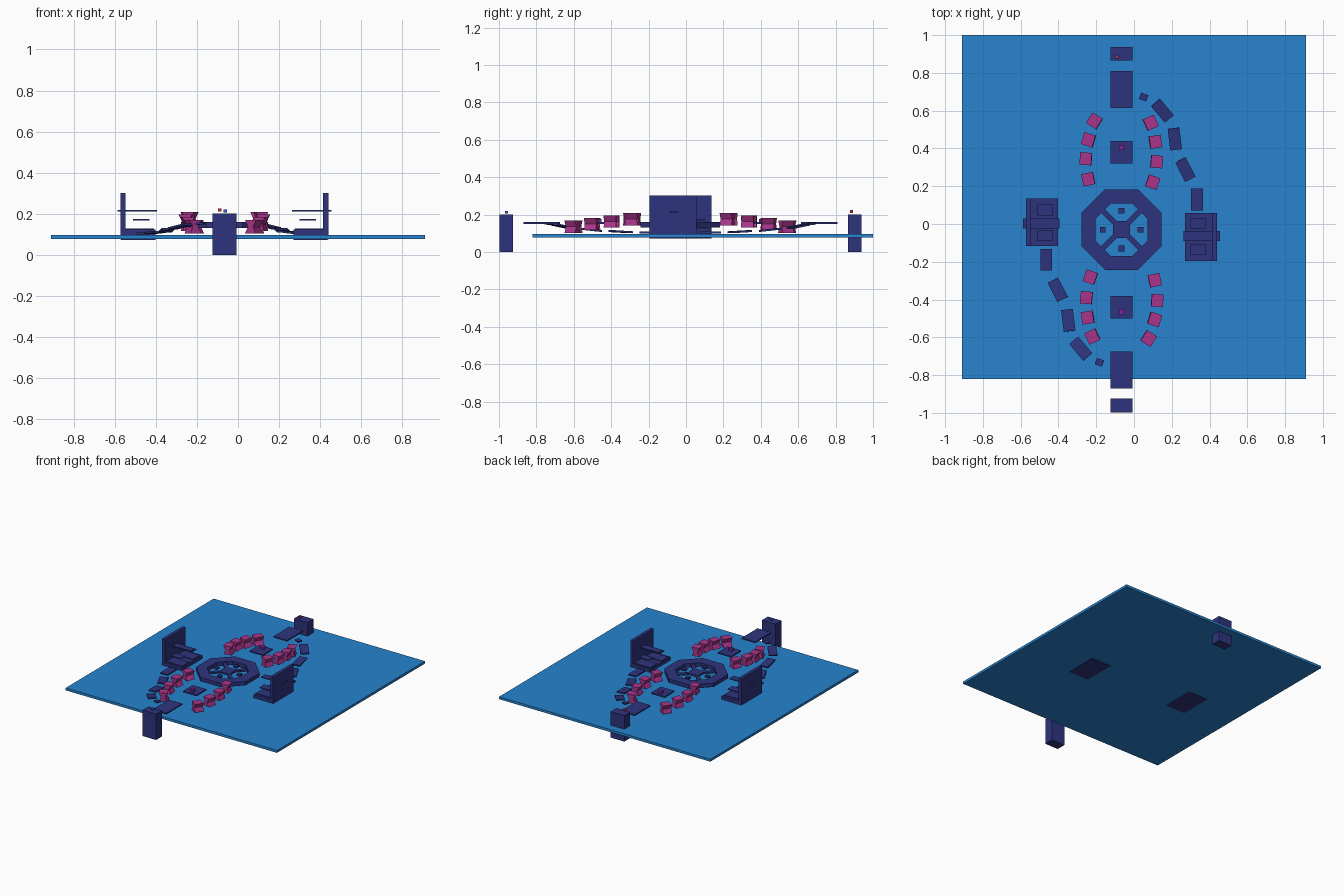
import bpy, math
from mathutils import Matrix, Vector

if "Cube" in bpy.data.objects:
    bpy.data.objects.remove(bpy.data.objects["Cube"])

CX, CY = -0.066, -0.03   # centre of the half-turn symmetry


def material(name, rgb):
    m = bpy.data.materials.new(name)
    m.diffuse_color = (*rgb, 1)
    m.use_nodes = True
    m.node_tree.nodes["Principled BSDF"].inputs["Base Color"].default_value = m.diffuse_color
    return m


NAVY = material("navy", (0.027, 0.034, 0.21))
BLUE = material("water_blue", (0.02, 0.23, 0.62))
PINK = material("pink", (0.40, 0.035, 0.26))
RED = material("red", (0.6, 0.03, 0.05))
PURPLE = material("purple", (0.2, 0.02, 0.3))
SKY = material("bright_blue", (0.03, 0.12, 0.7))


def mesh_object(name, verts, faces, mat, matrix=None):
    me = bpy.data.meshes.new(name)
    me.from_pydata(verts, [], faces)
    me.materials.append(mat)
    ob = bpy.data.objects.new(name, me)
    bpy.context.collection.objects.link(ob)
    if matrix is not None:
        ob.matrix_world = matrix
    return ob


def place(x, y, z, deg=0, tilt=0, half=0):
    m = (Matrix.Translation((x, y, z)) @ Matrix.Rotation(math.radians(deg), 4, 'Z')
         @ Matrix.Rotation(math.radians(tilt), 4, 'X'))
    if half:
        m = (Matrix.Translation((CX, CY, 0)) @ Matrix.Rotation(math.pi, 4, 'Z')
             @ Matrix.Translation((-CX, -CY, 0)) @ m)
    return m


def prism(name, profile, width, mat, matrix):
    """Extrude an x-z profile along y."""
    n = len(profile)
    v = [(x, s * width / 2, z) for s in (-1, 1) for x, z in profile]
    f = [tuple(range(n)), tuple(range(2 * n - 1, n - 1, -1))]
    f += [(i, i + n, (i + 1) % n + n, (i + 1) % n) for i in range(n)]
    return mesh_object(name, v, f, mat, matrix)


def block(name, size, mat, matrix):
    a, b = size[0] / 2, size[2] / 2
    return prism(name, [(-a, -b), (a, -b), (a, b), (-a, b)], size[1], mat, matrix)


def box(name, x0, x1, y0, y1, z0, z1, mat=NAVY, half=0):
    return block(name, (x1 - x0, y1 - y0, z1 - z0), mat,
                 place((x0 + x1) / 2, (y0 + y1) / 2, (z0 + z1) / 2, 0, 0, half))


# Water sheet
box("water_plane", -0.91, 0.91, -0.82, 1.0, 0.077, 0.096, BLUE)

# Octagonal ring
rings = [(0.23, 0.16), (0.15, 0.16), (0.15, 0.13), (0.23, 0.13)]
verts, faces = [], []
for r, z in rings:
    for i in range(8):
        a = math.radians(22.5 + 45 * i)
        verts.append((r * math.cos(a), r * math.sin(a), z))
for k in range(4):
    for i in range(8):
        j, k2 = (i + 1) % 8, (k + 1) % 4
        faces.append((k * 8 + i, k * 8 + j, k2 * 8 + j, k2 * 8 + i))
mesh_object("octagon_ring", verts, faces, NAVY, place(CX, CY, 0))

# Hub with diagonal bridges and four small pads
box("hub_platform", CX - 0.045, CX + 0.045, CY - 0.045, CY + 0.045, 0.142, 0.156)
for i in range(4):
    a = math.radians(45 + 90 * i)
    block("hub_bridge", (0.10, 0.028, 0.012), NAVY,
          place(CX + 0.098 * math.cos(a), CY + 0.098 * math.sin(a), 0.149, 45 + 90 * i))
    b = math.radians(90 * i)
    block("hub_pad", (0.03, 0.03, 0.015), NAVY,
          place(CX + 0.1 * math.cos(b), CY + 0.1 * math.sin(b), 0.15))

# Folded pink blocks along both arcs: x, y, z centre, rotation
pink = [(-0.208, 0.545, 0.136, -32), (-0.24, 0.445, 0.15, -17),
        (-0.253, 0.345, 0.163, -4), (-0.24, 0.238, 0.176, 12),
        (0.087, 0.535, 0.136, 25), (0.112, 0.435, 0.15, 9),
        (0.118, 0.33, 0.163, -5), (0.097, 0.222, 0.176, -20)]
waist = [(-0.03, -0.033), (0.03, -0.033), (0.018, 0), (0.034, 0.033),
         (-0.028, 0.033), (-0.012, 0)]

# Stepping planks: x, y, z, rotation, tilt, length
planks = [(0.333, 0.13, 0.104, 0, 0, 0.115), (0.272, 0.288, 0.109, 27, 3, 0.115),
          (0.216, 0.45, 0.119, 7, 6, 0.115), (0.15, 0.6, 0.138, 40, 9, 0.115),
          (0.051, 0.672, 0.152, 70, 4, 0.04)]

for h in (0, 1):
    for x, y, z, deg in pink:
        s = Matrix.Scale(1 if x > CX else -1, 4, Vector((1, 0, 0)))
        ob = prism("pink_block", waist, 0.066, PINK, place(x, y, z, deg, 0, h))
        ob.data.transform(s)
        if x < CX:
            ob.data.flip_normals()
    for x, y, z, deg, tilt, length in planks:
        w = 0.062 if length > 0.1 else 0.035
        block("stepping_plank", (w, length, 0.01), NAVY, place(x, y, z, deg, tilt, h))

    # Middle and end platforms
    box("middle_platform", -0.125, -0.008, 0.32, 0.44, 0.15, 0.16, NAVY, h)
    box("middle_marker", CX - 0.014, CX + 0.014, 0.391, 0.419, 0.16, 0.178, PURPLE, h)
    box("end_platform", -0.125, -0.008, 0.615, 0.81, 0.15, 0.16, NAVY, h)
    box("end_tower", -0.125, -0.008, 0.865, 0.938, 0, 0.202, NAVY, h)

    # Side base with back wall and floating slabs
    box("side_base", 0.27, 0.437, -0.195, 0.057, 0.072, 0.122, NAVY, h)
    box("side_wall", 0.415, 0.44, -0.195, 0.057, 0.075, 0.302, NAVY, h)
    box("side_roof_beam", 0.262, 0.455, -0.09, -0.037, 0.211, 0.217, NAVY, h)
    for y in (-0.135, 0.002):
        box("side_step", 0.277, 0.415, y - 0.042, y + 0.042, 0.12, 0.127, NAVY, h)
        box("side_slab", 0.30, 0.38, y - 0.029, y + 0.029, 0.168, 0.174, NAVY, h)

# Markers on the end towers
box("back_marker", -0.097, -0.081, 0.876, 0.892, 0.21, 0.225, RED)
box("front_marker", -0.07, -0.054, -0.968, -0.952, 0.205, 0.22, SKY)
